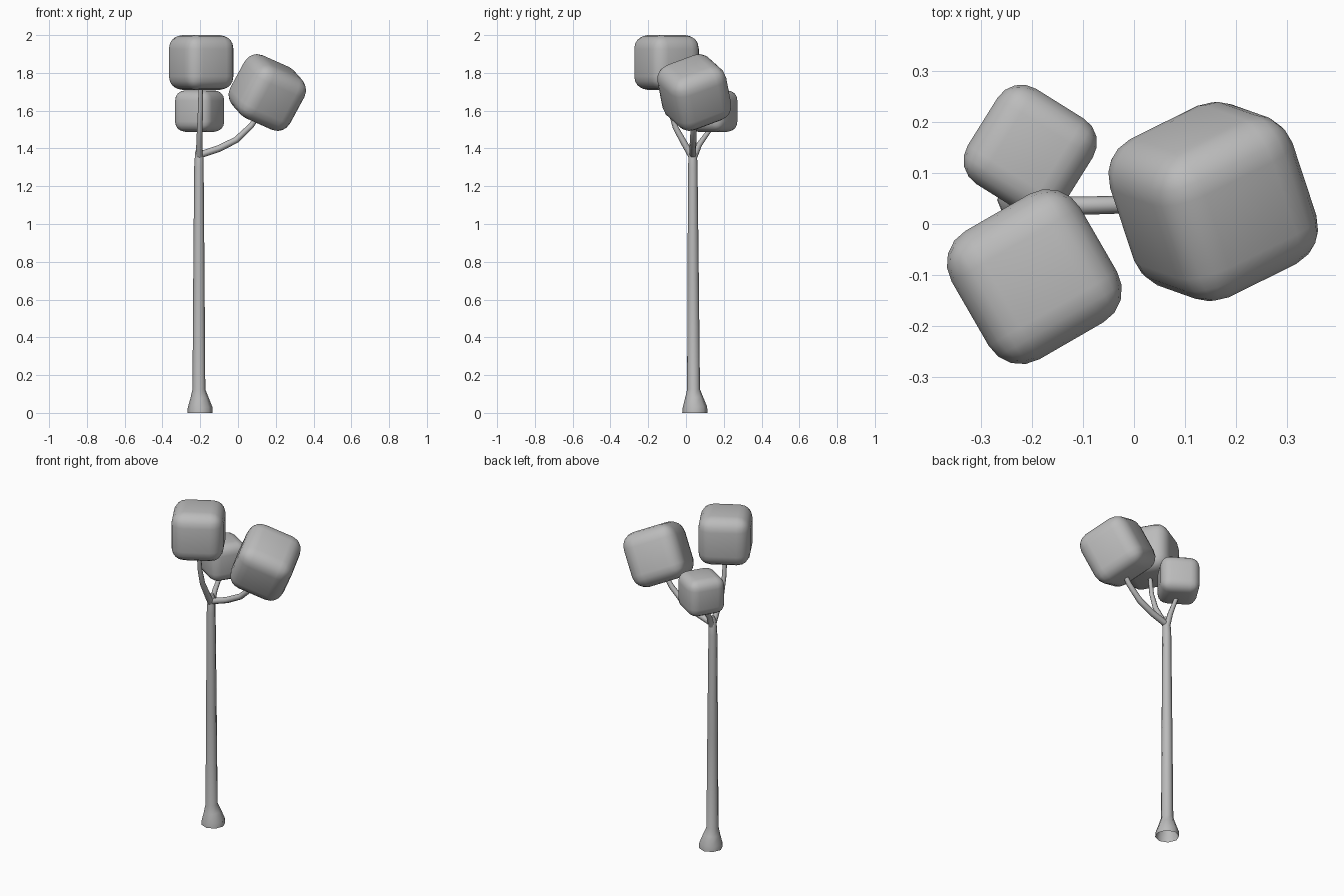
import bpy
import bmesh
from math import radians
from mathutils import Matrix, Vector

cube = bpy.data.objects.get("Cube")
if cube:
    bpy.data.objects.remove(cube, do_unlink=True)

grey = bpy.data.materials.new("plain_grey")
grey.use_nodes = True
colour = (0.5, 0.5, 0.5, 1)
grey.diffuse_color = colour
grey.node_tree.nodes["Principled BSDF"].inputs["Base Color"].default_value = colour


def finish(name, bm, angle):
    bmesh.ops.recalc_face_normals(bm, faces=bm.faces)
    mesh = bpy.data.meshes.new(name)
    bm.to_mesh(mesh)
    bm.free()
    mesh.materials.append(grey)
    obj = bpy.data.objects.new(name, mesh)
    bpy.context.collection.objects.link(obj)
    bpy.ops.object.select_all(action="DESELECT")
    obj.select_set(True)
    bpy.context.view_layer.objects.active = obj
    bpy.ops.object.shade_smooth_by_angle(angle=radians(angle))
    return obj


def tube(name, path, sides=8):
    """Skin a path of (x, y, z, radius) with rings; the start stays open."""
    bm = bmesh.new()
    points = [Vector(p[:3]) for p in path]
    rings = []
    for i, p in enumerate(points):
        along = points[min(i + 1, len(points) - 1)] - points[max(i - 1, 0)]
        turn = Vector((0, 0, 1)).rotation_difference(along)
        ring = []
        for k in range(sides):
            spoke = Matrix.Rotation(radians(360 * k / sides), 3, "Z") @ Vector((path[i][3], 0, 0))
            ring.append(bm.verts.new(p + turn @ spoke))
        rings.append(ring)
    for a, b in zip(rings, rings[1:]):
        for k in range(sides):
            n = (k + 1) % sides
            bm.faces.new((a[k], a[n], b[n], b[k]))
    bm.faces.new(rings[-1])
    return finish(name, bm, 60)


def foliage(name, centre, size, turn):
    """Rounded cube of leaves."""
    bm = bmesh.new()
    bmesh.ops.create_cube(bm, size=size)
    bmesh.ops.bevel(bm, geom=bm.edges[:], offset=size * 0.25, segments=4,
                    profile=0.5, affect="EDGES")
    bm.transform(Matrix.Translation(centre) @ turn.to_4x4())
    return finish(name, bm, 40)


# Trunk with a flared, open foot
tube("trunk", [
    (-0.201, 0.047, 0, 0.067),
    (-0.201, 0.047, 0.03, 0.065),
    (-0.204, 0.043, 0.08, 0.048),
    (-0.207, 0.040, 0.125, 0.034),
    (-0.207, 0.038, 0.7, 0.030),
    (-0.207, 0.036, 1.3, 0.025),
    (-0.205, 0.036, 1.38, 0.022),
    (-0.203, 0.036, 1.41, 0.012),
])

# Branches
tube("front_branch", [
    (-0.205, 0.035, 1.35, 0.018),
    (-0.204, -0.005, 1.42, 0.017),
    (-0.202, -0.055, 1.51, 0.015),
    (-0.199, -0.085, 1.61, 0.013),
    (-0.197, -0.1, 1.76, 0.011),
])
tube("back_branch", [
    (-0.205, 0.04, 1.35, 0.018),
    (-0.205, 0.07, 1.42, 0.015),
    (-0.204, 0.12, 1.49, 0.012),
    (-0.203, 0.14, 1.56, 0.011),
])
tube("left_branch", [
    (-0.205, 0.036, 1.365, 0.018),
    (-0.1, 0.036, 1.40, 0.018),
    (-0.01, 0.038, 1.445, 0.017),
    (0.07, 0.04, 1.52, 0.015),
    (0.11, 0.042, 1.58, 0.013),
])

# Foliage blocks
foliage("front_foliage", (-0.195, -0.103, 1.855), 0.29, Matrix.Rotation(radians(30), 3, "Z"))
foliage("back_foliage", (-0.203, 0.142, 1.598), 0.22, Matrix.Rotation(radians(-32), 3, "Z"))

# The left block leans, so its axes come from two of its edge directions
u = Vector((0.83, 0.41, -0.37)).normalized()
w = u.cross(Vector((-0.27, 0.91, 0.32))).normalized()
lean = Matrix((u, w.cross(u), w)).transposed()
foliage("left_foliage", (0.155, 0.044, 1.696), 0.317, lean)
